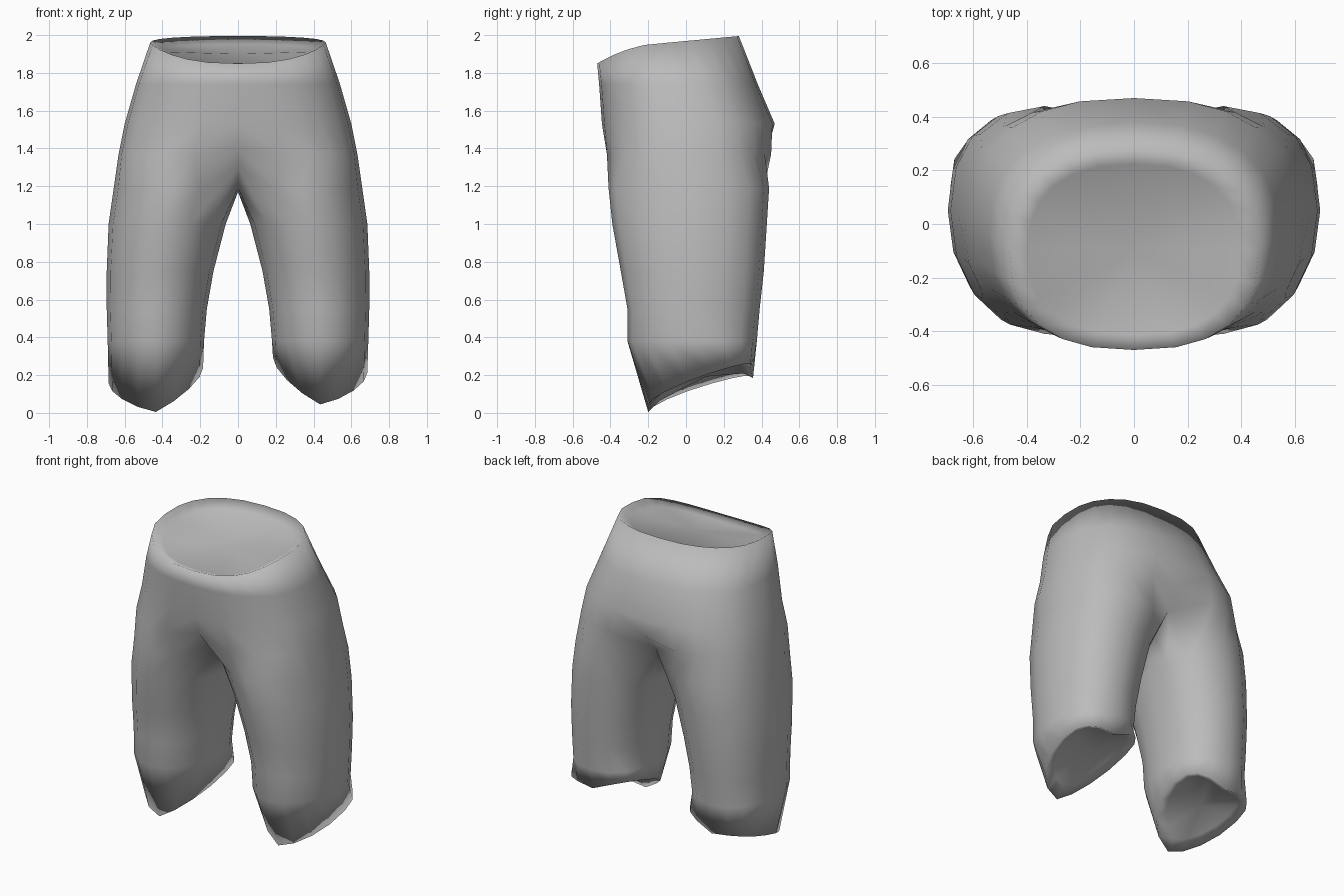
import bpy, bmesh, math
from mathutils import Vector

if "Cube" in bpy.data.objects:
    bpy.data.objects.remove(bpy.data.objects["Cube"], do_unlink=True)

# Grey cloth
cloth = bpy.data.materials.new("grey_cloth")
cloth.use_nodes = True
cloth.diffuse_color = (0.5, 0.5, 0.5, 1)
cloth.node_tree.nodes["Principled BSDF"].inputs["Base Color"].default_value = (0.5, 0.5, 0.5, 1)


def oval(deg, x0, x1, y0, y1, yc, p_front, p_back):
    """Point on a rounded outline, widest at yc; -90 degrees is the front."""
    c, s = math.cos(math.radians(deg)), math.sin(math.radians(deg))
    e = 2 / (p_front if s < 0 else p_back)
    c = math.copysign(abs(c) ** e, c) if abs(c) > 1e-6 else 0
    s = math.copysign(abs(s) ** e, s) if abs(s) > 1e-6 else 0
    y = yc + s * (y1 - yc if s > 0 else yc - y0)
    return (x0 + x1) / 2 + c * (x1 - x0) / 2, y, c, s


OUTER = 13    # points from front seam round the side to back seam
# height, half width, front, back, seam pull, front and back squareness
TORSO = [(1.96, .465, -.47, .28, 0, 2.5, 2.4), (1.74, .54, -.46, .38, 0, 2.4, 2.4),
         (1.53, .60, -.445, .47, 0, 2.4, 2.5), (1.37, .632, -.43, .462, .03, 2.7, 2.7)]
# height, inner x, outer x, front, back
LEG = [(1.0, .065, .685, -.39, .428), (.75, .13, .695, -.345, .412),
       (.55, .165, .695, -.31, .39), (.38, .18, .69, -.31, .375)]
CROTCH = [(0, .17, 1.2), (0, .03, 1.17), (0, -.11, 1.19)]


def torso_row(i):
    z, w, f, b, pull, pf, pb = TORSO[i]
    row = []
    for j in range(OUTER):
        x, y, c, s = oval(-90 + 15 * j, -w, w, f, b, (f + b) / 2, pf, pb)
        near = max(0, 1 - x / .2)
        zz = z + pull * near
        if i == 0:                       # waistband dips at the front
            zz += .035 * s if s > 0 else -.11 * s * s
        row.append((x, y - math.copysign(pull * near, s), zz))
    return row


def leg_row(z, x0, x1, f, b):
    return [oval(-135 + 22.5 * j, x0, x1, f, b, .05, 2.05, 2.25)[:2] + (z,)
            for j in range(16)]


def split_row():
    row = leg_row(1.19, .01, .658, -.41, .44)[:OUTER]
    row[0], row[-1] = (0, -.25, 1.3), (0, .32, 1.28)
    return row + CROTCH


def hem_row(front, back):
    row = []
    for j in range(16):
        x, y, c, s = oval(-135 + 22.5 * j, .185, .685, -.2, .355, .14, 2, 2.6)
        t = (y + .2) / .555
        row.append((x, y, front + (back - front) * t ** .8 + .11 * max(0, -c) + .03 * max(0, c)))
    return row


def cap(bm, loop, sink, scale):
    """Close a rim with a shallow sunken panel."""
    mid = sum((v.co for v in loop), Vector()) / len(loop)
    inner = [bm.verts.new(mid + (v.co - mid) * scale + sink) for v in loop]
    centre = bm.verts.new(mid + sink * 1.2)
    for k in range(len(loop)):
        n = (k + 1) % len(loop)
        bm.faces.new((loop[k], loop[n], inner[n], inner[k]))
        bm.faces.new((inner[k], inner[n], centre))


bm = bmesh.new()
waist = {}
for side, front, back in ((1, .045, .25), (-1, .005, .185)):
    rows = [torso_row(i) for i in range(len(TORSO))] + [split_row()]
    rows += [leg_row(*r) for r in LEG] + [hem_row(front, back)]
    loops = [[bm.verts.new((side * x, y, z)) for x, y, z in r] for r in rows]
    for a, b in zip(loops, loops[1:]):
        closed = len(a) == len(b) == 16
        for j in range(16 if closed else OUTER - 1):
            n = (j + 1) % 16
            bm.faces.new((a[j], a[n], b[n], b[j]))
    cap(bm, loops[-1], Vector((0, 0, .03)), .8)      # leg opening
    waist[side] = loops[0]

# Waist opening
cap(bm, waist[1] + waist[-1][::-1][1:-1], Vector((0, 0, -.035)), .85)
bmesh.ops.remove_doubles(bm, verts=bm.verts, dist=.0005)
bmesh.ops.recalc_face_normals(bm, faces=bm.faces)

mesh = bpy.data.meshes.new("trousers")
bm.to_mesh(mesh)
bm.free()
mesh.materials.append(cloth)
mesh.shade_smooth()
trousers = bpy.data.objects.new("trousers", mesh)
bpy.context.collection.objects.link(trousers)
